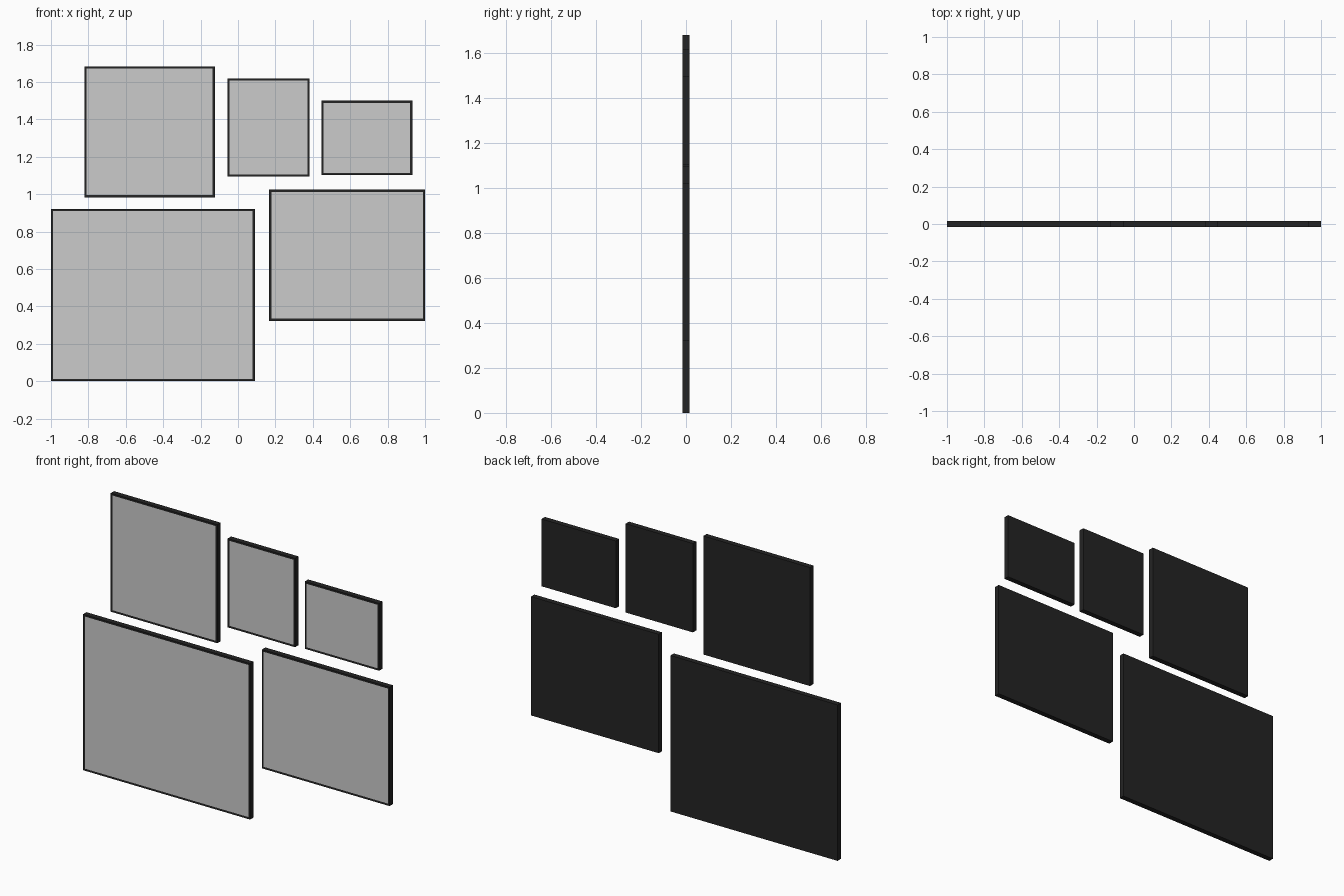
import bpy, bmesh

if "Cube" in bpy.data.objects:
    bpy.data.objects.remove(bpy.data.objects["Cube"])


def flat_material(name, value):
    mat = bpy.data.materials.new(name)
    mat.diffuse_color = (value, value, value, 1)
    mat.use_nodes = True
    mat.node_tree.nodes["Principled BSDF"].inputs["Base Color"].default_value = mat.diffuse_color
    return mat


BLACK = flat_material("frame black", 0.0175)
GREY = flat_material("picture grey", 0.6)
HALF_DEPTH = 0.0157
BORDER = 0.016


def framed_picture(name, x0, x1, z0, z1):
    """Black slab whose front face is inset to make the grey picture."""
    bm = bmesh.new()
    bmesh.ops.create_cube(bm, size=1)
    for v in bm.verts:
        v.co.x = x1 if v.co.x > 0 else x0
        v.co.y = HALF_DEPTH if v.co.y > 0 else -HALF_DEPTH
        v.co.z = z1 if v.co.z > 0 else z0
    bm.normal_update()
    front = min(bm.faces, key=lambda f: f.calc_center_median().y)
    bmesh.ops.inset_region(bm, faces=[front], thickness=BORDER)
    front.material_index = 1
    # picture sits a hair behind the frame lip
    for v in front.verts:
        v.co.y += 0.001
    mesh = bpy.data.meshes.new(name)
    bm.to_mesh(mesh)
    bm.free()
    mesh.materials.append(BLACK)
    mesh.materials.append(GREY)
    obj = bpy.data.objects.new(name, mesh)
    bpy.context.collection.objects.link(obj)


# Wall arrangement of five frames: name, left, right, bottom, top
for spec in (
    ("large_lower_left_frame", -1.0, 0.09, 0.0, 0.92),
    ("lower_right_frame", 0.167, 1.0, 0.323, 1.024),
    ("upper_left_frame", -0.82, -0.124, 0.983, 1.682),
    ("upper_middle_frame", -0.056, 0.383, 1.095, 1.619),
    ("upper_right_frame", 0.447, 0.932, 1.103, 1.5),
):
    framed_picture(*spec)
